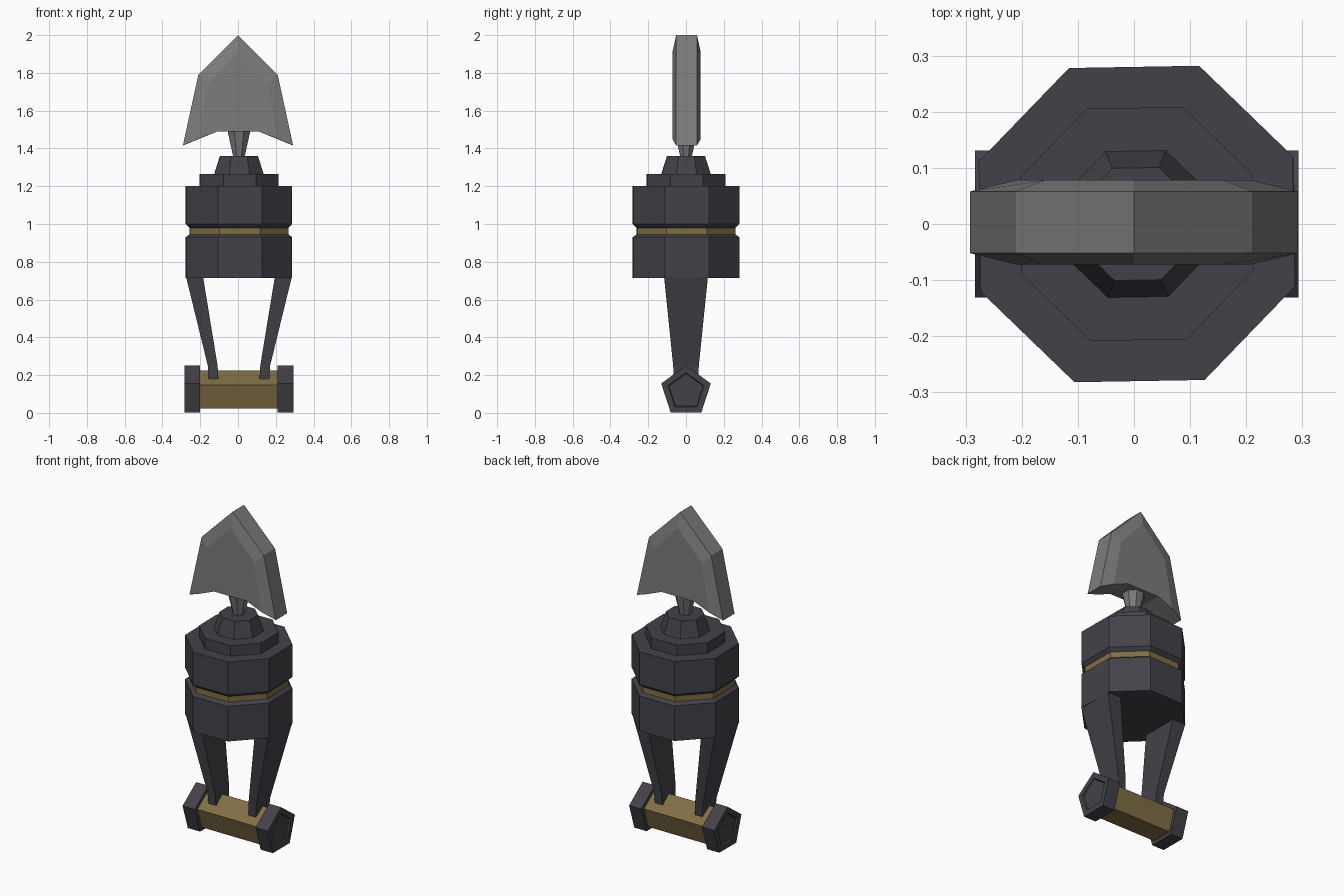
import bpy
import bmesh
import math

cube = bpy.data.objects.get("Cube")
if cube:
    bpy.data.objects.remove(cube, do_unlink=True)


def make_material(name, rgb):
    mat = bpy.data.materials.new(name)
    mat.use_nodes = True
    mat.diffuse_color = (*rgb, 1)
    mat.node_tree.nodes["Principled BSDF"].inputs["Base Color"].default_value = (*rgb, 1)
    return mat


DARK = make_material("dark iron", (0.056, 0.053, 0.065))
STEEL = make_material("grey steel", (0.2, 0.2, 0.2))
BRASS = make_material("dull brass", (0.215, 0.155, 0.06))


def loft(name, loops, *mats):
    """Skin a stack of equal-length point loops and cap both ends."""
    bm = bmesh.new()
    rings = [[bm.verts.new(p) for p in loop] for loop in loops]
    for a, b in zip(rings, rings[1:]):
        for i in range(len(a)):
            j = (i + 1) % len(a)
            bm.faces.new((a[i], a[j], b[j], b[i]))
    bm.faces.new(rings[0])
    bm.faces.new(rings[-1])
    bmesh.ops.recalc_face_normals(bm, faces=bm.faces)
    mesh = bpy.data.meshes.new(name)
    bm.to_mesh(mesh)
    bm.free()
    for mat in mats:
        mesh.materials.append(mat)
    obj = bpy.data.objects.new(name, mesh)
    bpy.context.collection.objects.link(obj)
    return obj


CX = 0.005  # axis of the turned parts


def octagon(apothem, z):
    r = apothem / math.cos(math.pi / 8)
    angles = [math.radians(23.5 + 45 * i) for i in range(8)]
    return [(CX + r * math.cos(a), r * math.sin(a), z) for a in angles]


def turned(name, profile, *mats):
    return loft(name, [octagon(r, z) for r, z in profile], *mats)


def pentagon(radius, x):
    angles = [math.tau * i / 5 for i in range(5)]
    return [(x, radius * math.sin(a), 0.113 + radius * math.cos(a)) for a in angles]


# Body with a brass band in the groove
body = turned("body", [(0.28, 0.715), (0.28, 0.93), (0.26, 0.945),
                       (0.26, 0.98), (0.28, 1.0), (0.28, 1.2)], DARK, BRASS)
for face in body.data.polygons:
    if 0.95 < face.center.z < 0.975:
        face.material_index = 1

# Collar, socket and blade neck
turned("collar", [(0.207, 1.2), (0.207, 1.265)], DARK)
turned("socket", [(0.13, 1.265), (0.1, 1.36)], DARK)
turned("blade_neck", [(0.03, 1.355), (0.06, 1.495)], STEEL)


# Spear blade with bevelled faces
def outline(half, y):
    mirrored = [(-x, z) for x, z in reversed(half[1:])]
    return [(x, y, z) for x, z in half + mirrored]


rim = [(0, 2), (0.21, 1.79), (0.292, 1.415), (0.11, 1.49)]
flat = [(0, 1.91), (0.16, 1.74), (0.21, 1.45), (0.11, 1.49)]
loft("blade", [outline(flat, -0.072), outline(rim, -0.052),
               outline(rim, 0.058), outline(flat, 0.078)], STEEL)

# Handle bar
loft("handle", [pentagon(0.112, -0.21), pentagon(0.112, 0.215)], BRASS)

for side, label in ((1, "left"), (-1, "right")):
    # Arms: outer x, inner x, half depth, height
    sections = [(0.28, 0.19, 0.116, 0.72), (0.165, 0.113, 0.068, 0.25),
                (0.16, 0.109, 0.064, 0.18)]
    loft(label + "_arm",
         [[(CX + side * x, y, z) for x, y in ((a, -d), (a, d), (b, d), (b, -d))]
          for a, b, d, z in sections], DARK)
    # Pommel caps with a shallow recess in the end
    loft(label + "_cap",
         [pentagon(r, CX + side * x) for r, x in
          ((0.138, 0.205), (0.138, 0.288), (0.1, 0.288), (0.095, 0.28))], DARK)
